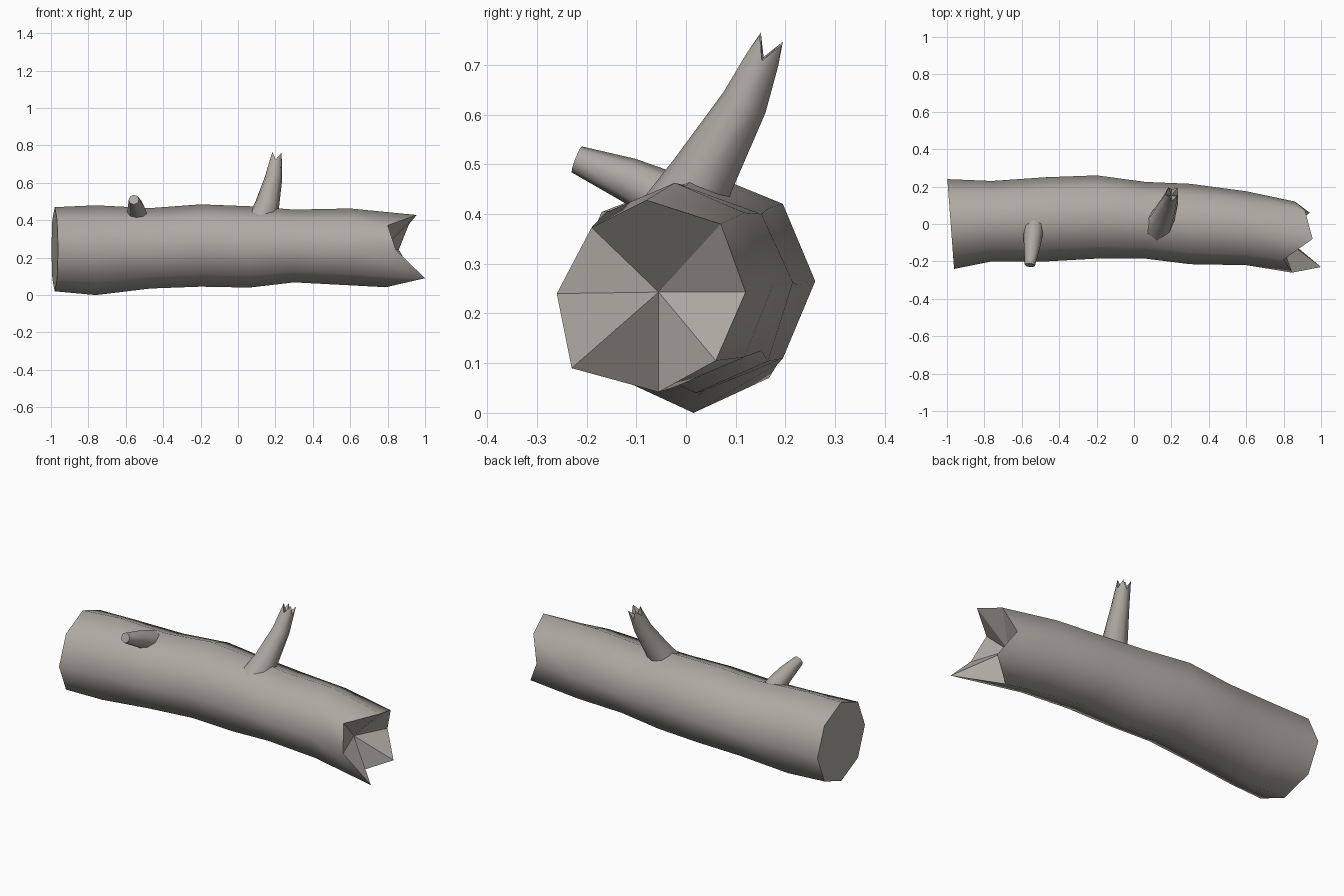
import bpy
import bmesh
from math import sin, cos, tau
from mathutils import Vector

SIDES = 8

default_cube = bpy.data.objects.get("Cube")
if default_cube:
    bpy.data.objects.remove(default_cube, do_unlink=True)

# Single weathered wood colour
wood = bpy.data.materials.new("grey_wood")
wood.use_nodes = True
wood_colour = (0.43, 0.40, 0.36, 1)
wood.diffuse_color = wood_colour
shader = wood.node_tree.nodes["Principled BSDF"]
shader.inputs["Base Color"].default_value = wood_colour
shader.inputs["Roughness"].default_value = 0.9


def build_log(name, rings, end_centre=None):
    """Skin rings of points with smooth bark; flat cap at the start, cap or fan at the end."""
    bm = bmesh.new()
    loops = [[bm.verts.new(point) for point in ring] for ring in rings]
    for lower, upper in zip(loops, loops[1:]):
        for i in range(SIDES):
            j = (i + 1) % SIDES
            side = bm.faces.new((lower[i], lower[j], upper[j], upper[i]))
            side.smooth = True
    bm.faces.new(loops[0][::-1])
    if end_centre is None:
        bm.faces.new(loops[-1])
    else:
        hub = bm.verts.new(end_centre)
        for i in range(SIDES):
            bm.faces.new((loops[-1][i], loops[-1][(i + 1) % SIDES], hub))
    bmesh.ops.recalc_face_normals(bm, faces=bm.faces)
    mesh = bpy.data.meshes.new(name)
    bm.to_mesh(mesh)
    bm.free()
    mesh.materials.append(wood)
    obj = bpy.data.objects.new(name, mesh)
    bpy.context.collection.objects.link(obj)
    return obj


def trunk_ring(x, y_low, y_high, z_low, z_high, tilt=0):
    """Upright octagon fitted between the given limits, leaning along x by tilt."""
    ring = []
    for i in range(SIDES):
        angle = tau * i / SIDES
        ring.append(Vector((
            x - tilt * cos(angle),
            (y_low + y_high) / 2 + (y_high - y_low) / 2 * cos(angle),
            (z_low + z_high) / 2 + (z_high - z_low) / 2 * sin(angle))))
    return ring


def branch_rings(path):
    """Octagons set square to a path of (position, radius) pairs."""
    points = [Vector(position) for position, radius in path]
    rings = []
    for i, (position, radius) in enumerate(path):
        along = points[min(i + 1, len(points) - 1)] - points[max(i - 1, 0)]
        along.normalize()
        across = Vector((1, 0, 0))
        across = (across - along * across.dot(along)).normalized()
        third = along.cross(across)
        rings.append([points[i] + radius * (across * cos(tau * k / SIDES)
                                            + third * sin(tau * k / SIDES))
                      for k in range(SIDES)])
    return rings, along


# Trunk: gently wandering octagonal log
trunk = [
    trunk_ring(-0.98, -0.24, 0.24, 0.02, 0.47, tilt=0.018),
    trunk_ring(-0.76, -0.2, 0.23, 0, 0.48),
    trunk_ring(-0.47, -0.2, 0.25, 0.035, 0.465),
    trunk_ring(-0.2, -0.185, 0.26, 0.045, 0.485),
    trunk_ring(0.06, -0.185, 0.225, 0.04, 0.475),
    trunk_ring(0.3, -0.215, 0.215, 0.068, 0.457),
    trunk_ring(0.6, -0.22, 0.175, 0.052, 0.463),
]
# Broken end: splintered rim sinking to a hollow centre
splintered_rim = [
    (0.86, 0.12, 0.243), (0.915, 0.07, 0.38),
    (0.955, -0.08, 0.428), (0.8, -0.19, 0.373),
    (0.845, -0.26, 0.24), (1, -0.23, 0.09),
    (0.79, -0.055, 0.042), (0.94, 0.06, 0.105),
]
trunk.append(splintered_rim)
build_log("trunk", trunk, (0.77, -0.055, 0.243))

# Short sawn-off branch
stub, _ = branch_rings([
    ((-0.535, 0.02, 0.405), 0.06),
    ((-0.545, -0.12, 0.471), 0.044),
    ((-0.557, -0.22, 0.51), 0.028),
])
build_log("stub_branch", stub)

# Tall curved branch with a snapped tip
tall, tip_direction = branch_rings([
    ((0.12, -0.02, 0.38), 0.085),
    ((0.155, 0.035, 0.48), 0.066),
    ((0.19, 0.118, 0.625), 0.047),
    ((0.205, 0.164, 0.735), 0.034),
])
tip_centre = sum(tall[-1], Vector()) / SIDES - tip_direction * 0.03
for k, point in enumerate(tall[-1]):
    point += tip_direction * (0.02 if k % 2 else -0.025)
build_log("tall_branch", tall, tip_centre)
